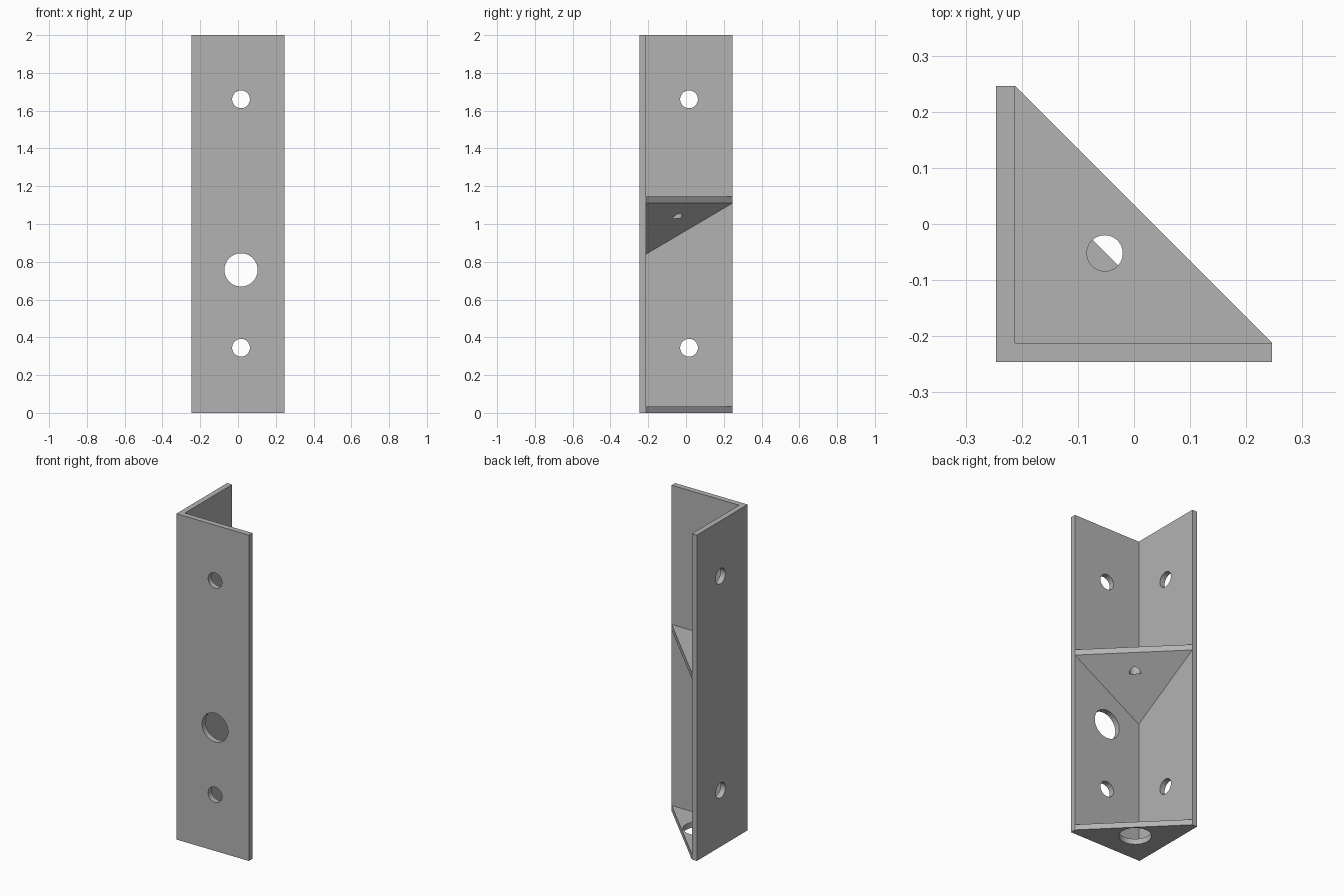
import bpy
import bmesh
from math import pi
from mathutils import Vector

if "Cube" in bpy.data.objects:
    bpy.data.objects.remove(bpy.data.objects["Cube"], do_unlink=True)

HALF = 0.246            # half width of the bracket
INNER = -0.212          # inside face of both legs
HEIGHT = 2.0
LEG_MID = 0.016         # centre line of the leg holes
SHELF_MID = -0.052      # centre of the shelf holes

steel = bpy.data.materials.new("grey_steel")
steel.use_nodes = True
steel.diffuse_color = (0.45, 0.45, 0.45, 1)
steel.node_tree.nodes["Principled BSDF"].inputs["Base Color"].default_value = (0.45, 0.45, 0.45, 1)


def make_part(name, bottom, top):
    """Solid between two matching loops of points."""
    bm = bmesh.new()
    low = [bm.verts.new(p) for p in bottom]
    high = [bm.verts.new(p) for p in top]
    bm.faces.new(low[::-1])
    bm.faces.new(high)
    count = len(low)
    for i in range(count):
        j = (i + 1) % count
        bm.faces.new((low[i], low[j], high[j], high[i]))
    bmesh.ops.recalc_face_normals(bm, faces=bm.faces)
    mesh = bpy.data.meshes.new(name)
    bm.to_mesh(mesh)
    bm.free()
    mesh.materials.append(steel)
    part = bpy.data.objects.new(name, mesh)
    bpy.context.collection.objects.link(part)
    return part


def drill(part, start, end, radius):
    """Cut a round hole along the line from start to end."""
    start, end = Vector(start), Vector(end)
    axis = end - start
    bpy.ops.mesh.primitive_cylinder_add(
        vertices=48, radius=radius, depth=axis.length,
        location=(start + end) / 2, rotation=axis.to_track_quat("Z", "Y").to_euler())
    cutter = bpy.context.object
    cutter.hide_render = True
    cutter.data.materials.append(steel)
    cut = part.modifiers.new("hole", "BOOLEAN")
    cut.operation = "DIFFERENCE"
    cut.solver = "EXACT"
    cut.object = cutter
    bpy.context.view_layer.objects.active = part
    bpy.ops.object.modifier_apply(modifier=cut.name)
    bpy.data.objects.remove(cutter, do_unlink=True)


def loop(points, z):
    return [(x, y, z) for x, y in points]


# Angle section forming the two legs
section = [(-HALF, -HALF), (HALF, -HALF), (HALF, INNER),
           (INNER, INNER), (INNER, HALF), (-HALF, HALF)]
angle = make_part("angle_bracket", loop(section, 0), loop(section, HEIGHT))

# Bolt holes through both legs, plus the large hole in the front leg
for z in (0.345, 1.66):
    drill(angle, (LEG_MID, -0.3, z), (LEG_MID, -0.15, z), 0.047)
    drill(angle, (-0.3, LEG_MID, z), (-0.15, LEG_MID, z), 0.047)
drill(angle, (LEG_MID, -0.3, 0.757), (LEG_MID, -0.15, 0.757), 0.088)

# Triangular base plate with its large hole
triangle = [(INNER, INNER), (HALF, INNER), (INNER, HALF)]
base = make_part("base_plate", loop(triangle, 0), loop(triangle, 0.034))
drill(base, (SHELF_MID, SHELF_MID, -0.1), (SHELF_MID, SHELF_MID, 0.1), 0.09)

# Wedge shelf, deepest in the corner, with a flat-bottomed hole
underside = [(x, y, z) for (x, y), z in zip(triangle, (0.84, 1.11, 1.11))]
wedge = make_part("wedge_shelf", underside, loop(triangle, 1.145))
drill(wedge, (SHELF_MID, SHELF_MID, 1.03), (SHELF_MID, SHELF_MID, 1.3), 0.032)

# Smooth hole walls, sharp plate edges
for part in (angle, base, wedge):
    bpy.ops.object.select_all(action="DESELECT")
    part.select_set(True)
    bpy.context.view_layer.objects.active = part
    bpy.ops.object.shade_smooth_by_angle(angle=pi / 9)
